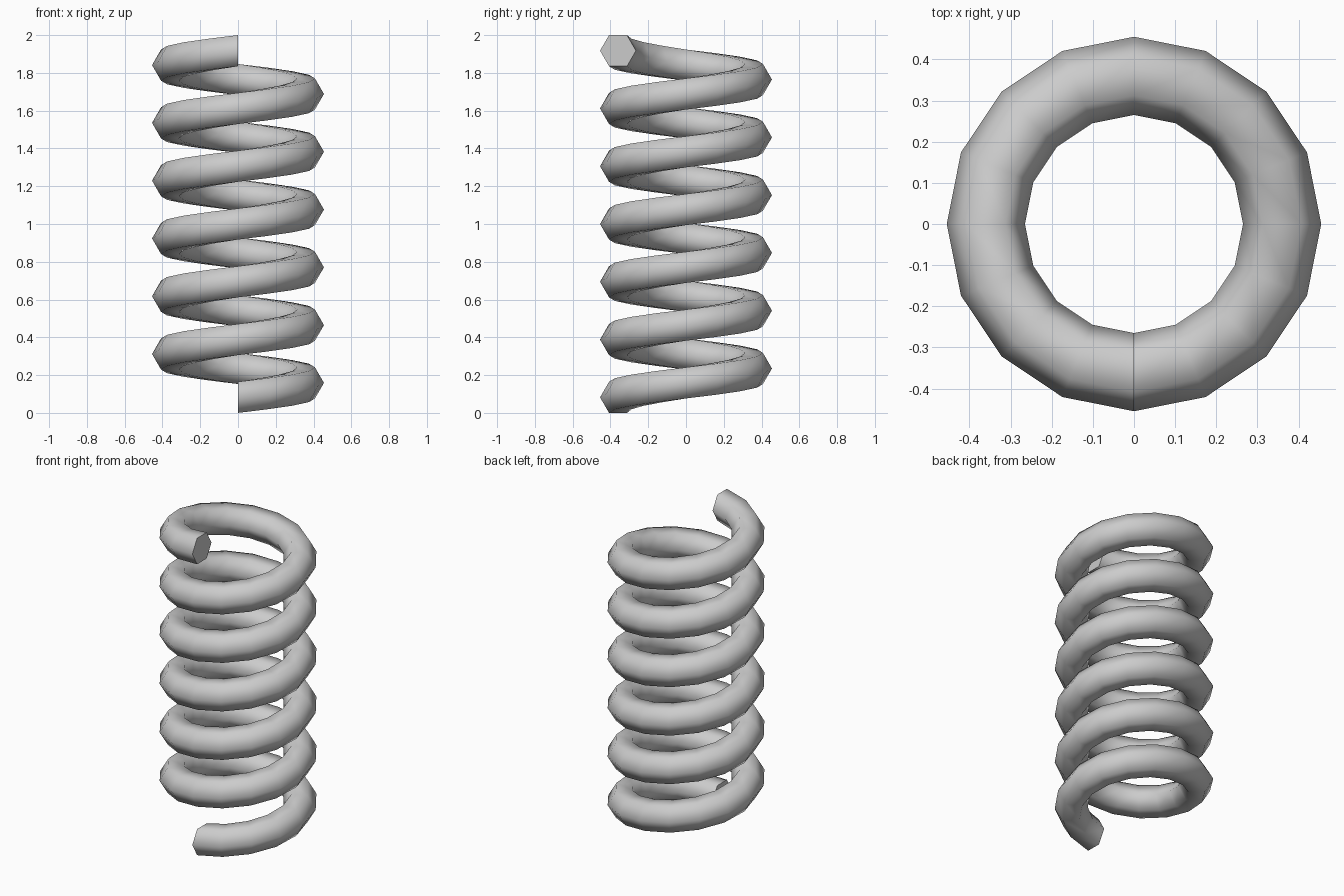
import bpy, bmesh
from math import sin, cos, pi, radians

if "Cube" in bpy.data.objects:
    bpy.data.objects.remove(bpy.data.objects["Cube"])

TURNS, STEPS, SIDES = 6, 16, 6
COIL_R, WIRE_R = 0.36, 0.095
half_height = WIRE_R * sin(pi / 3)
rise = 2.0 - 2 * half_height
count = TURNS * STEPS

bm = bmesh.new()

# Hexagonal wire sections along the helix, starting at the front
rings = []
for i in range(count + 1):
    a = -pi / 2 + 2 * pi * i / STEPS
    z = half_height + rise * i / count
    ring = []
    for k in range(SIDES):
        b = 2 * pi * k / SIDES
        r = COIL_R + WIRE_R * cos(b)
        ring.append(bm.verts.new((r * cos(a), r * sin(a), z + WIRE_R * sin(b))))
    rings.append(ring)

# Wire skin
for p, q in zip(rings, rings[1:]):
    for k in range(SIDES):
        n = (k + 1) % SIDES
        bm.faces.new((p[k], p[n], q[n], q[k]))

# End caps
bm.faces.new(rings[0])
bm.faces.new(rings[-1])
bmesh.ops.recalc_face_normals(bm, faces=bm.faces)

mesh = bpy.data.meshes.new("coil_spring")
bm.to_mesh(mesh)
bm.free()
spring = bpy.data.objects.new("coil_spring", mesh)
bpy.context.collection.objects.link(spring)

# Smooth wire with crisp cut ends
bpy.context.view_layer.objects.active = spring
spring.select_set(True)
bpy.ops.object.shade_smooth_by_angle(angle=radians(70))
